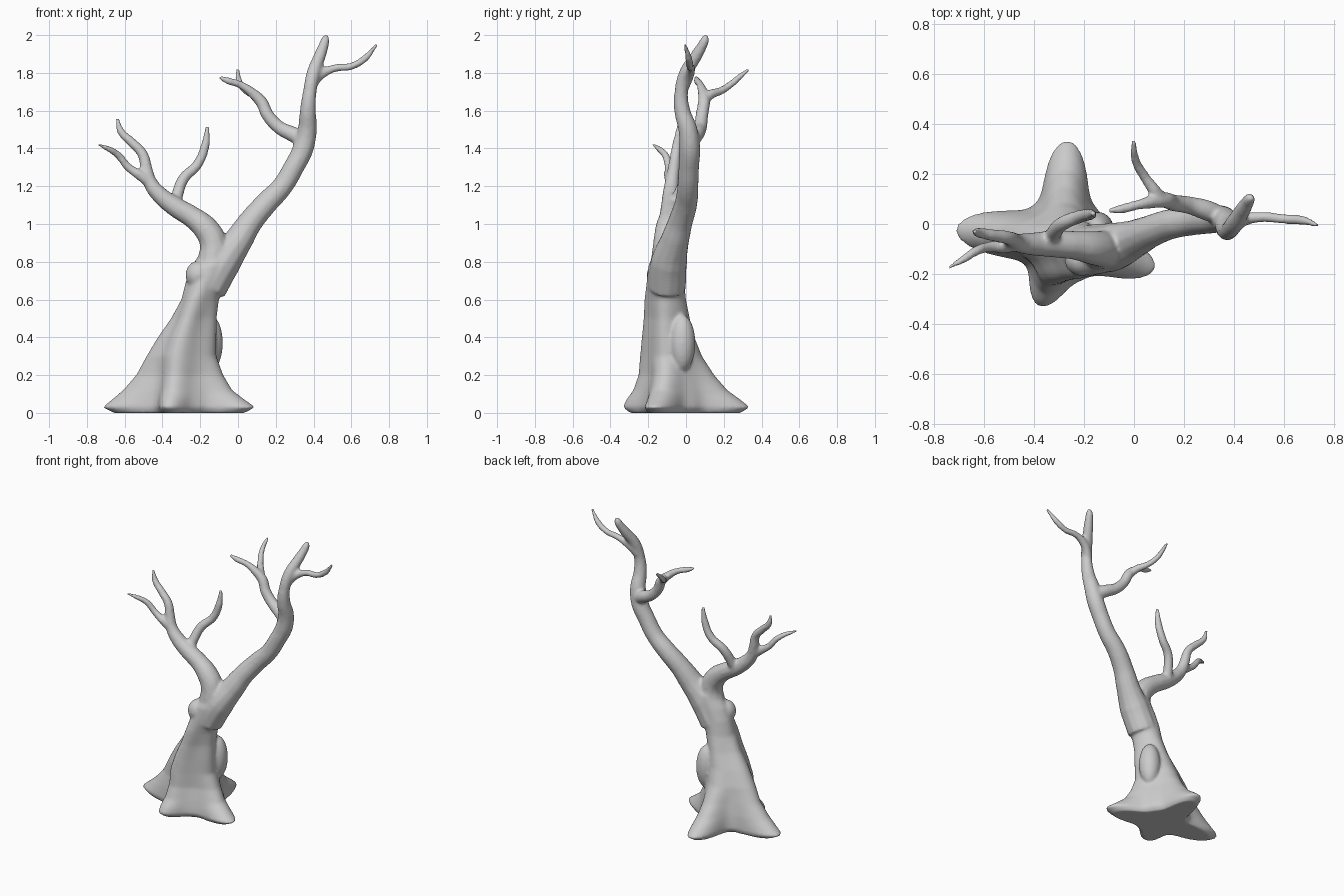
import bpy, bmesh, math
from mathutils import Vector

parts = []


def limb(name, pts):
    """Tapered smooth tube through (x, y, z, radius) points."""
    cu = bpy.data.curves.new(name, 'CURVE')
    cu.dimensions = '3D'
    cu.bevel_depth = 1.0
    cu.bevel_resolution = 4
    cu.resolution_u = 8
    cu.use_fill_caps = True
    sp = cu.splines.new('BEZIER')
    sp.bezier_points.add(len(pts) - 1)
    for bp, (x, y, z, r) in zip(sp.bezier_points, pts):
        bp.co = (x, y, z)
        bp.radius = r
        bp.handle_left_type = bp.handle_right_type = 'AUTO'
    ob = bpy.data.objects.new(name, cu)
    bpy.context.collection.objects.link(ob)
    parts.append(ob)


def blob(name, loc, scale):
    bpy.ops.mesh.primitive_uv_sphere_add(segments=24, ring_count=16, location=loc)
    ob = bpy.context.object
    ob.name = name
    ob.scale = scale
    parts.append(ob)


# Trunk with four flaring roots: z, centre x, y, reach left/back/front/right, valley, lobe width
levels = [
    (0.00, -.28, -.06, .38, .35, .25, .33, .16, .36),
    (0.03, -.28, -.06, .44, .40, .29, .39, .18, .34),
    (0.07, -.28, -.06, .39, .35, .27, .33, .175, .36),
    (0.12, -.28, -.06, .33, .28, .23, .26, .165, .40),
    (0.20, -.28, -.06, .26, .21, .20, .21, .145, .45),
    (0.30, -.28, -.07, .205, .155, .18, .17, .135, .5),
    (0.40, -.26, -.08, .165, .125, .16, .15, .12, .5),
    (0.50, -.23, -.09, .125, .11, .14, .12, .10, .5),
    (0.60, -.20, -.10, .10, .10, .125, .10, .095, .5),
    (0.70, -.165, -.10, .11, .09, .11, .11, .10, .5),
    (0.78, -.135, -.10, .11, .09, .10, .11, .095, .5),
    (0.86, -.10, -.09, .09, .08, .07, .09, .08, .5),
]
lobes = [math.radians(a) for a in (175, 88, 250, 342)]
SEG = 96
bm = bmesh.new()
rings = []
for z, cx, cy, *reach, valley, w in levels:
    ring = []
    for i in range(SEG):
        t = 2 * math.pi * i / SEG
        r = valley
        for a, d in zip(lobes, reach):
            da = (t - a + math.pi) % (2 * math.pi) - math.pi
            r += (d - valley) * math.exp(-(da / w) ** 2)
        ring.append(bm.verts.new((cx + r * math.cos(t), cy + r * math.sin(t), z)))
    rings.append(ring)
for a, b in zip(rings, rings[1:]):
    for i in range(SEG):
        j = (i + 1) % SEG
        bm.faces.new((a[i], a[j], b[j], b[i]))
bm.faces.new(rings[0][::-1])
bm.faces.new(rings[-1])
me = bpy.data.meshes.new("trunk")
bm.to_mesh(me)
bm.free()
trunk = bpy.data.objects.new("trunk", me)
bpy.context.collection.objects.link(trunk)
parts.append(trunk)

# Bulges on the trunk
blob("side_bulge", (-.15, -.02, .37), (.07, .07, .15))
blob("shoulder_bulge", (-.21, -.14, .73), (.068, .068, .075))

# Right main limb and its branches
limb("right_limb", [
    (-.16, -.10, .66, .10), (-.08, -.09, .80, .098), (.0, -.06, .91, .077),
    (.065, -.03, 1.01, .066), (.15, .0, 1.11, .061), (.235, .01, 1.20, .056),
    (.295, .015, 1.30, .055), (.345, .02, 1.40, .056), (.367, .01, 1.50, .051),
    (.37, -.02, 1.60, .043), (.38, -.025, 1.70, .036), (.40, .0, 1.80, .037),
    (.437, .06, 1.90, .032), (.462, .10, 1.975, .024), (.466, .105, 2.0, .013)])
limb("right_twig", [
    (.385, -.01, 1.73, .03), (.43, .015, 1.785, .028), (.51, .028, 1.824, .021),
    (.60, .02, 1.835, .02), (.67, .015, 1.875, .02), (.735, -.005, 1.95, .009)])
limb("inner_branch", [
    (.35, .03, 1.44, .04), (.29, .055, 1.475, .042), (.22, .075, 1.51, .036),
    (.155, .085, 1.58, .034), (.125, .095, 1.645, .033), (.08, .09, 1.69, .028),
    (.01, .075, 1.738, .02), (-.05, .06, 1.757, .02), (-.10, .053, 1.777, .01)])
limb("back_twig", [
    (.115, .095, 1.65, .028), (.085, .13, 1.685, .026), (.045, .185, 1.705, .021),
    (.01, .245, 1.745, .019), (.0, .29, 1.785, .016), (.0, .335, 1.82, .009)])

# Left main limb and its branches
limb("left_limb", [
    (-.13, -.10, .78, .09), (-.13, -.10, .90, .074), (-.17, -.095, .975, .068),
    (-.24, -.085, 1.035, .058), (-.33, -.08, 1.09, .054), (-.41, -.08, 1.15, .046),
    (-.465, -.075, 1.22, .038), (-.485, -.065, 1.29, .033), (-.505, -.055, 1.37, .028),
    (-.565, -.045, 1.435, .025), (-.62, -.035, 1.49, .021), (-.64, -.03, 1.56, .01)])
limb("left_twig", [
    (-.47, -.08, 1.22, .03), (-.515, -.09, 1.255, .028), (-.58, -.092, 1.30, .022),
    (-.635, -.11, 1.365, .02), (-.68, -.14, 1.395, .017), (-.742, -.175, 1.42, .008)])
limb("upper_twig", [
    (-.335, -.07, 1.08, .034), (-.322, -.04, 1.15, .032), (-.288, .0, 1.24, .03),
    (-.215, .03, 1.315, .027), (-.175, .038, 1.41, .024), (-.162, .042, 1.52, .011)])

# Fuse everything into one smooth skin
bpy.ops.object.select_all(action='DESELECT')
for ob in parts:
    ob.select_set(True)
bpy.context.view_layer.objects.active = trunk
bpy.ops.object.convert(target='MESH')
bpy.context.view_layer.objects.active = trunk
bpy.ops.object.join()
tree = bpy.context.object
tree.name = "tree"
rm = tree.modifiers.new("fuse", 'REMESH')
rm.mode = 'VOXEL'
rm.voxel_size = 0.009
rm.use_smooth_shade = True
sm = tree.modifiers.new("soften", 'SMOOTH')
sm.factor = 0.5
sm.iterations = 8
